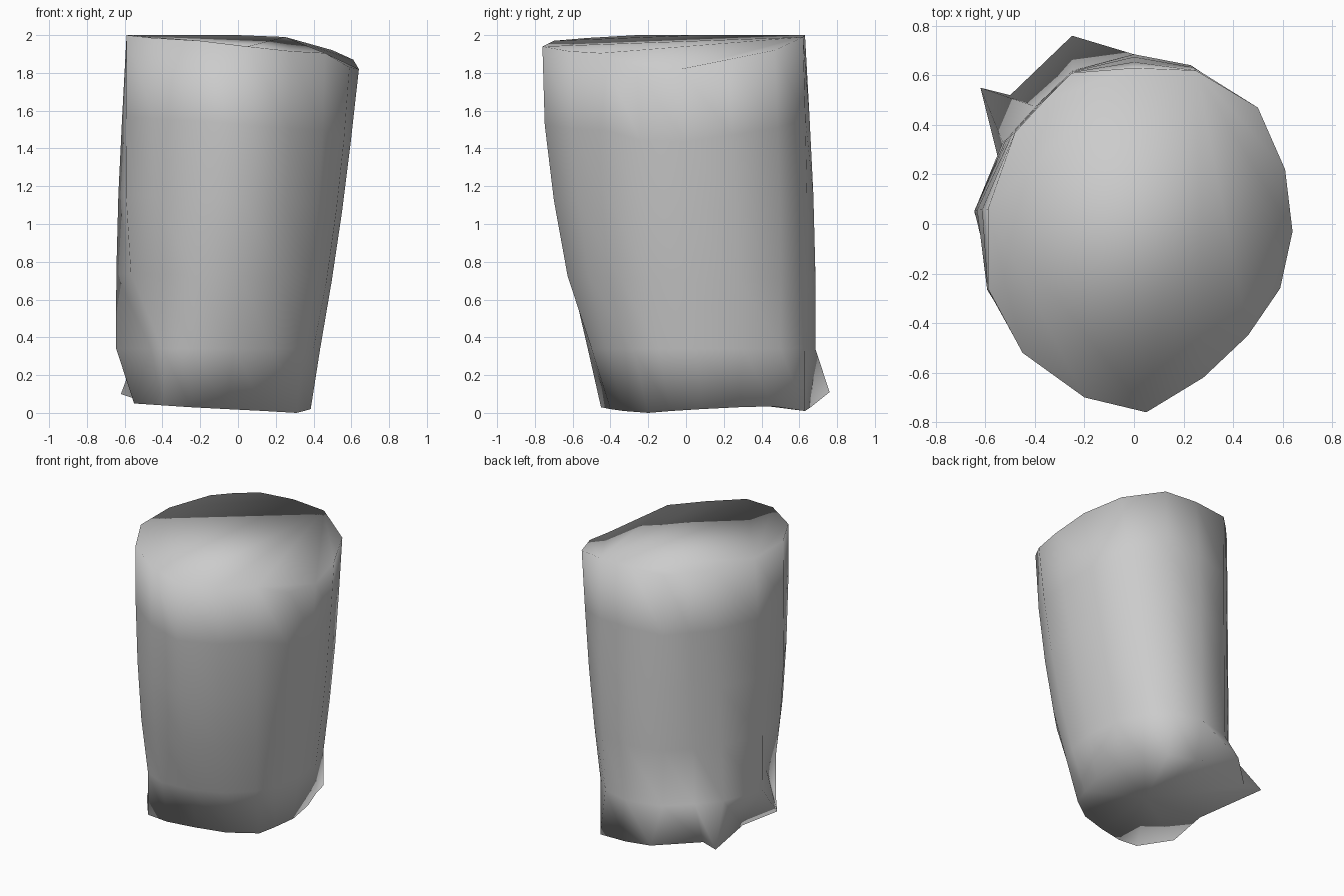
import bpy, bmesh
from mathutils import Vector

if "Cube" in bpy.data.objects:
    bpy.data.objects.remove(bpy.data.objects["Cube"])

grey = bpy.data.materials.new("plain_grey")
grey.diffuse_color = (0.6, 0.6, 0.6, 1)
grey.use_nodes = True
grey.node_tree.nodes["Principled BSDF"].inputs["Base Color"].default_value = grey.diffuse_color

# Tilted top rim, clockwise from the back
TOP = [(-.25, .61, 1.99), (0, .63, 2), (.25, .62, 1.99), (.50, .47, 1.92),
       (.61, .22, 1.87), (.64, -.03, 1.82), (.59, -.26, 1.83), (.46, -.45, 1.905),
       (.28, -.62, 1.915), (.05, -.76, 1.94), (-.20, -.70, 1.97), (-.45, -.52, 1.985),
       (-.59, -.26, 2), (-.59, .06, 2), (-.48, .37, 2), (-.37, .49, 2)]

# Narrow waist just above the foot, with a groove at the front left
WAIST = [(-.25, .62), (0, .685), (.20, .63), (.33, .50), (.41, .30), (.435, .06),
         (.40, -.15), (.34, -.28), (.18, -.42), (-.02, -.50), (-.24, -.52),
         (-.40, -.45), (-.46, -.25), (-.645, .05), (-.53, .33), (-.40, .475)]

# Ragged foot with flared corners and a recess on the left
FOOT = [(-.25, .76, .11), (.02, .66, .03), (.24, .63, .01), (.30, .46, .035),
        (.36, .28, .03), (.385, .08, .02), (.35, -.08, .01), (.31, -.20, 0),
        (.14, -.33, .01), (-.06, -.40, .02), (-.25, -.45, .03), (-.40, -.45, .04),
        (-.55, -.25, .05), (-.50, .07, .06), (-.62, .55, .10), (-.50, .52, .11)]

GROOVE = 12               # column of the front left groove
BACK_LEFT = (14, 15, 0)   # columns that rise straight

# Rings between waist and rim: height share, swell at the front, bulge, groove fill
STEPS = [(.24, .20, .02, .50), (.49, .21, .025, .42), (.74, .17, .015, .20)]


def ring(bm, points):
    return [bm.verts.new(p) for p in points]


bm = bmesh.new()
waist = [Vector((x, y, .34)) for x, y in WAIST]
rim = [Vector(p) for p in TOP]
rings = [ring(bm, FOOT), ring(bm, waist)]
for share, swell, bulge, fill in STEPS:
    pts = []
    for i, (a, b) in enumerate(zip(waist, rim)):
        front = min(1, max(0, -b.y / .7))
        extra = fill if i == GROOVE else swell * front
        p = a.lerp(b, share + extra)
        if i not in BACK_LEFT:
            p *= 1 + bulge
        p.z = a.z + (b.z - a.z) * share
        pts.append(p)
    rings.append(ring(bm, pts))
rings.append(ring(bm, rim))

# Walls
n = len(TOP)
for low, high in zip(rings, rings[1:]):
    for i in range(n):
        j = (i + 1) % n
        bm.faces.new((low[i], low[j], high[j], high[i]))

# Slightly hollow foot
foot = rings[0]
hollow = bm.verts.new((-.1, 0, .09))
for i in range(n):
    bm.faces.new((foot[(i + 1) % n], foot[i], hollow))

# Top cap that slopes down to the right of a ridge
top = rings[-1]
caps = [bm.faces.new(top[2:10]), bm.faces.new(top[9:] + top[:3])]
bmesh.ops.triangulate(bm, faces=caps, ngon_method='BEAUTY')
bmesh.ops.recalc_face_normals(bm, faces=bm.faces)
for f in bm.faces:
    f.smooth = True

mesh = bpy.data.meshes.new("tapered_block")
bm.to_mesh(mesh)
bm.free()
mesh.materials.append(grey)
block = bpy.data.objects.new("tapered_block", mesh)
bpy.context.collection.objects.link(block)
